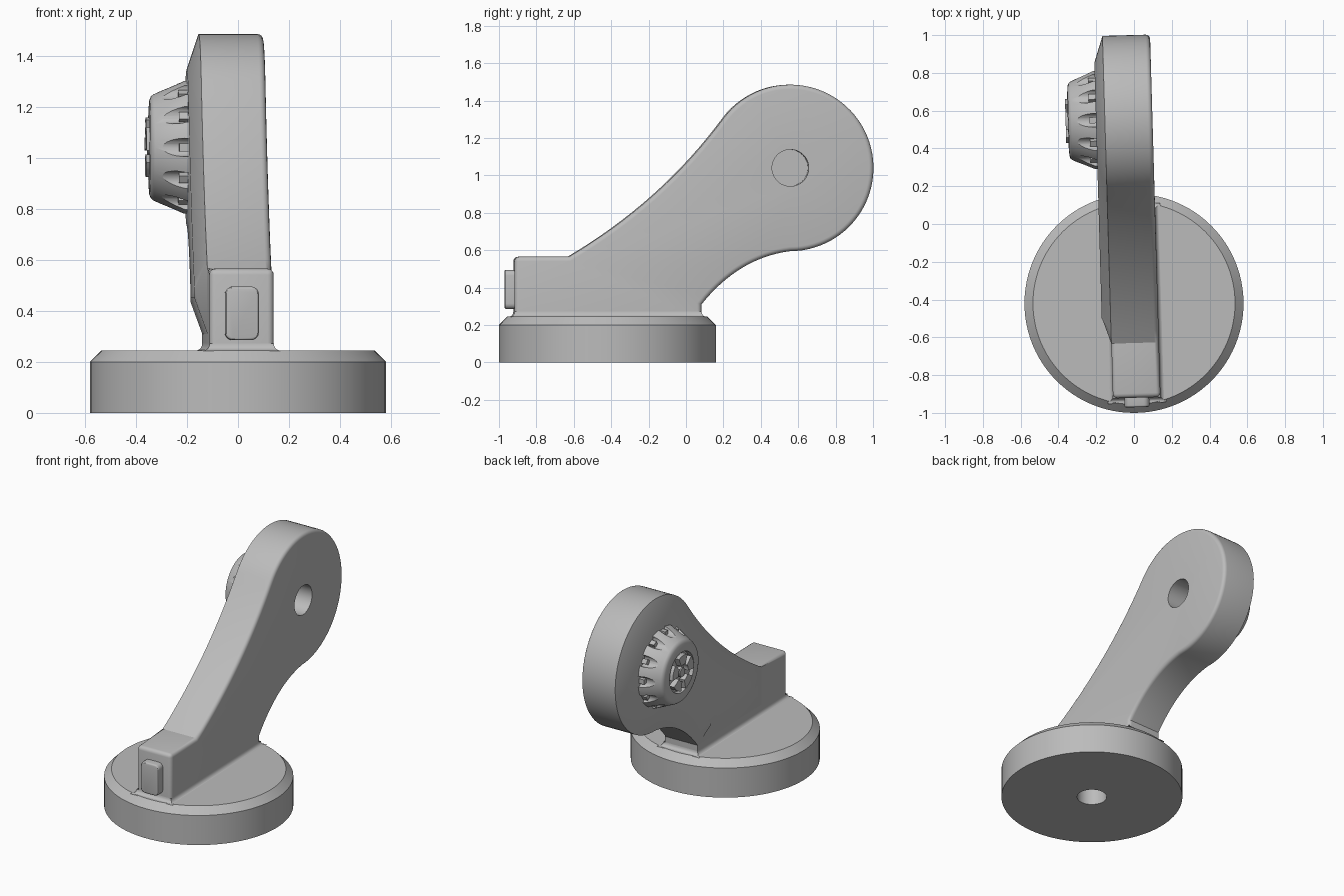
import bpy, bmesh, math
from mathutils import Matrix, Vector

cube = bpy.data.objects.get("Cube")
if cube:
    bpy.data.objects.remove(cube, do_unlink=True)

grey = bpy.data.materials.new("plain grey")
grey.use_nodes = True
GREY = (0.5, 0.5, 0.5, 1)
grey.diffuse_color = GREY
grey.node_tree.nodes["Principled BSDF"].inputs["Base Color"].default_value = GREY

BASE_Y = -0.42
HEAD_Y, HEAD_Z, HEAD_R = 0.555, 1.04, 0.445
HALF = 0.126
# The arm is turned slightly about the centre of the base
TURN = (Matrix.Translation((0, BASE_Y, 0)) @ Matrix.Rotation(math.radians(1.66), 4, 'Z')
        @ Matrix.Translation((0, -BASE_Y, 0)))
# Knob axis: local z points out of the -x side of the head
KNOB = (TURN @ Matrix.Translation((-HALF - 0.047, HEAD_Y, HEAD_Z))
        @ Matrix.Rotation(-math.pi / 2, 4, 'Y'))


def finish(name, bm, matrix=Matrix()):
    bmesh.ops.recalc_face_normals(bm, faces=bm.faces)
    mesh = bpy.data.meshes.new(name)
    bm.to_mesh(mesh)
    bm.free()
    mesh.transform(matrix)
    mesh.materials.append(grey)
    ob = bpy.data.objects.new(name, mesh)
    bpy.context.collection.objects.link(ob)
    smooth(ob)
    return ob


def activate(ob):
    bpy.ops.object.select_all(action='DESELECT')
    ob.select_set(True)
    bpy.context.view_layer.objects.active = ob


def smooth(ob):
    activate(ob)
    bpy.ops.object.shade_smooth_by_angle(angle=math.radians(30))


def lathe(name, profile, matrix, steps=96):
    bm = bmesh.new()
    vs = [bm.verts.new((r, 0, h)) for r, h in profile]
    edges = [bm.edges.new(p) for p in zip(vs, vs[1:])]
    bmesh.ops.spin(bm, geom=vs + edges, cent=(0, 0, 0), axis=(0, 0, 1),
                   angle=math.tau, steps=steps)
    bmesh.ops.remove_doubles(bm, verts=bm.verts, dist=1e-4)
    return finish(name, bm, matrix)


def prism(outline, x0, x1):
    """Solid from a (y, z) outline between two x values; returns the x1 face too."""
    bm = bmesh.new()
    face = bm.faces.new([bm.verts.new((x0, y, z)) for y, z in outline])
    geom = bmesh.ops.extrude_face_region(bm, geom=[face], use_keep_orig=True)["geom"]
    bmesh.ops.translate(bm, vec=(x1 - x0, 0, 0),
                        verts=[g for g in geom if isinstance(g, bmesh.types.BMVert)])
    bmesh.ops.recalc_face_normals(bm, faces=bm.faces)
    return bm, next(g for g in geom if isinstance(g, bmesh.types.BMFace))


def box(name, lo, hi, matrix, bevel=0.0):
    lo, hi = Vector(lo), Vector(hi)
    bm = bmesh.new()
    bmesh.ops.create_cube(bm, size=1, matrix=Matrix.Translation((lo + hi) / 2)
                          @ Matrix.Diagonal((*(hi - lo), 1)))
    if bevel:
        upright = [e for e in bm.edges if abs(e.verts[0].co.y - e.verts[1].co.y) > 0.01]
        bmesh.ops.bevel(bm, geom=upright, offset=bevel, segments=5, profile=0.5, affect='EDGES')
        rim = [e for e in bm.edges if all(v.co.y < lo.y + 1e-4 for v in e.verts)]
        bmesh.ops.bevel(bm, geom=rim, offset=0.01, segments=3, profile=0.5, affect='EDGES')
    return finish(name, bm, matrix)


def carve(ob, cutter):
    mod = ob.modifiers.new("carve", 'BOOLEAN')
    mod.operation, mod.object, mod.solver = 'DIFFERENCE', cutter, 'EXACT'
    activate(ob)
    bpy.ops.object.modifier_apply(modifier=mod.name)
    bpy.data.objects.remove(cutter, do_unlink=True)
    smooth(ob)


def bezier(a, b, c, n=16):
    return [((1 - t) ** 2 * a[0] + 2 * t * (1 - t) * b[0] + t * t * c[0],
             (1 - t) ** 2 * a[1] + 2 * t * (1 - t) * b[1] + t * t * c[1])
            for t in (i / n for i in range(n + 1))]


# Round base with chamfered rim and a socket underneath
lathe("base", [(0, 0.2), (0.095, 0.2), (0.095, 0), (0.58, 0), (0.58, 0.2),
               (0.535, 0.245), (0, 0.245)], Matrix.Translation((0, BASE_Y, 0)))

# Arm outline: neck, round head and arch under the head
start, stop = math.radians(143), math.radians(-90)
head = [(HEAD_Y + HEAD_R * math.cos(a), HEAD_Z + HEAD_R * math.sin(a))
        for a in (start + (stop - start) * i / 56 for i in range(57))]
neck = bezier((-0.63, 0.565), (-0.13, 0.86), head[0])[:-1]
arch = bezier(head[-1], (0.28, 0.56), (0.08, 0.31))[1:]

# Arm slab with the front block
bm, _ = prism([(-0.92, 0.24), (-0.92, 0.565)] + neck + head + arch + [(0.08, 0.24)], -HALF, HALF)


def rounded(e):
    a, b = (v.co for v in e.verts)
    if max(a.z, b.z) < 0.25:
        return False
    block = max(a.y, b.y) < -0.62
    return min(a.x, b.x) > 0 or (block and min(a.y, b.y) < -0.9)


bmesh.ops.bevel(bm, geom=[e for e in bm.edges if rounded(e)], offset=0.024,
                segments=4, profile=0.5, affect='EDGES', clamp_overlap=True)
arm = finish("arm", bm, TURN)

# Pivot hole in the plain side of the head
carve(arm, lathe("pivot_cutter", [(0, 0), (0.098, 0), (0.098, 0.4), (0, 0.4)],
                 TURN @ Matrix.Translation((-0.03, HEAD_Y, HEAD_Z))
                 @ Matrix.Rotation(math.pi / 2, 4, 'Y'), 48))

# Raised cheek with wide shallow chamfer on the knob side
bm, cap = prism([(-0.63, 0.31)] + neck + head + arch, -HALF + 0.02, -HALF)
bmesh.ops.inset_region(bm, faces=[cap], thickness=0.14, depth=0.047, use_even_offset=True)
finish("arm_cheek", bm, TURN)

# Fillet where the arm meets the base
bm = bmesh.new()
rings = []
for i in range(6):
    a = math.pi / 2 * i / 5
    g, z = 0.028 * (1 - math.sin(a)), 0.243 + 0.028 * (1 - math.cos(a))
    rings.append([bm.verts.new((sx * (HALF + g), y + sy * g, z)) for sx, sy, y in
                  ((-1, -1, -0.92), (1, -1, -0.92), (1, 1, 0.08), (-1, 1, 0.08))])
for low, high in zip(rings, rings[1:]):
    for i in range(4):
        j = (i + 1) % 4
        bm.faces.new((low[i], low[j], high[j], high[i]))
finish("foot_fillet", bm, TURN)

# Button on the front block
box("front_button", (-0.066, -0.97, 0.285), (0.066, -0.91, 0.495), TURN, 0.03)

# Fluted conical knob with a dished face
knob = lathe("knob", [(0, -0.02), (0.262, -0.02), (0.262, 0.01), (0.208, 0.13), (0.2, 0.14),
                      (0.185, 0.146), (0.135, 0.149), (0.13, 0.125), (0, 0.125)], KNOB)
for i in range(12):
    spoke = KNOB @ Matrix.Rotation(math.tau * i / 12, 4, 'Z')
    carve(knob, lathe("flute_cutter", [(0, -0.1), (0.036, -0.1), (0.036, 0.3), (0, 0.3)],
                      spoke @ Matrix.Translation((0.257, 0, 0)), 20))
    box("knob_peg", (0.215, -0.016, -0.02), (0.25, 0.016, 0.036), spoke)

# Hub and wedge pads in the dish
lathe("knob_hub", [(0, 0.155), (0.028, 0.155), (0.032, 0.15), (0.032, 0.12), (0, 0.12)], KNOB, 32)
for i in range(5):
    bm = bmesh.new()
    mid = math.tau * i / 5
    angles = [mid + math.radians(d) for d in (-24, -12, 0, 12, 24)]
    ring = [(0.118, a) for a in angles] + [(0.055, a) for a in reversed(angles)]
    face = bm.faces.new([bm.verts.new((r * math.cos(a), r * math.sin(a), 0.12)) for r, a in ring])
    top = bmesh.ops.extrude_face_region(bm, geom=[face], use_keep_orig=True)["geom"]
    bmesh.ops.translate(bm, vec=(0, 0, 0.041),
                        verts=[g for g in top if isinstance(g, bmesh.types.BMVert)])
    finish("knob_pad", bm, KNOB)
